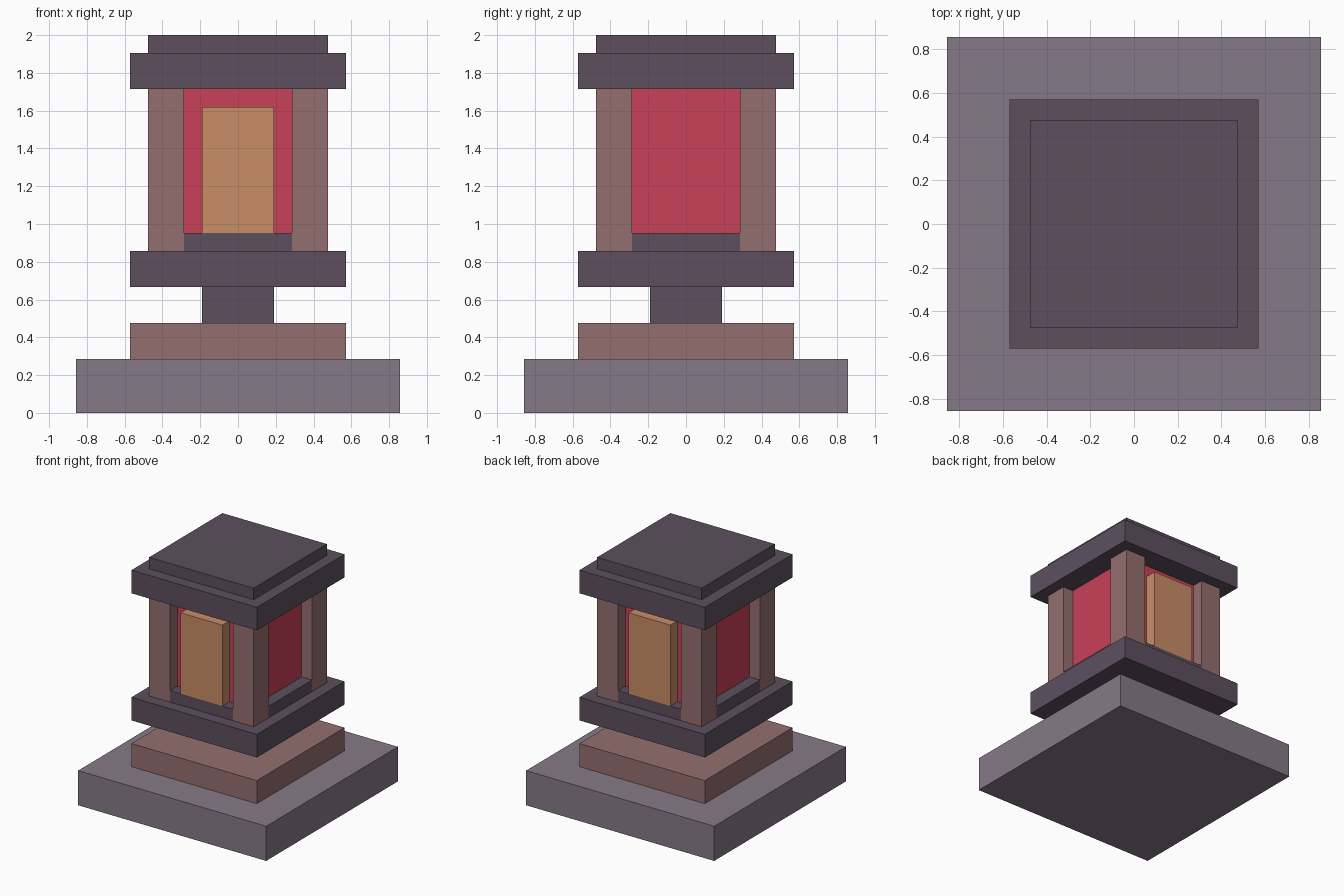
import bpy

cube = bpy.data.objects.get("Cube")
if cube:
    bpy.data.objects.remove(cube, do_unlink=True)

U = 2 / 21  # building unit: the lantern is 21 units tall


def material(name, rgb):
    linear = [((c / 255 + 0.055) / 1.055) ** 2.4 for c in rgb] + [1]
    mat = bpy.data.materials.new(name)
    mat.use_nodes = True
    mat.diffuse_color = linear
    bsdf = next(n for n in mat.node_tree.nodes if n.type == "BSDF_PRINCIPLED")
    bsdf.inputs["Base Color"].default_value = linear
    return mat


def box(name, mat, half_x, half_y, bottom, top, x=0, y=0):
    """Box from half sizes, height range and centre, all in units."""
    bpy.ops.mesh.primitive_cube_add(size=2, location=(x * U, y * U, (bottom + top) / 2 * U))
    obj = bpy.context.object
    obj.name = obj.data.name = name
    obj.scale = (half_x * U, half_y * U, (top - bottom) / 2 * U)
    bpy.ops.object.transform_apply(location=False, rotation=False, scale=True)
    obj.data.materials.append(mat)
    return obj


stone = material("grey stone", (134, 122, 135))
dark = material("dark purple", (93, 79, 95))
brown = material("dusty brown", (148, 111, 110))
red = material("red", (201, 65, 88))
orange = material("amber", (200, 141, 103))

# Pedestal
box("base_slab", stone, 9, 9, 0, 3)
box("base_step", brown, 6, 6, 3, 5)
box("stem", dark, 2, 2, 5, 7)
box("lower_tray", dark, 6, 6, 7, 9)

# Sill filling the gaps between the posts
box("sill_middle", dark, 5, 3, 9, 10)

# Glowing chamber
box("lamp_core", red, 4, 4, 10, 18)

# Front and back pieces, with a corner post on each side
for end, sy in (("front", -1), ("back", 1)):
    box(f"sill_{end}", dark, 3, 1, 9, 10, y=4 * sy)
    box(f"lamp_panel_{end}", orange, 2, 0.5, 10, 17, y=4.5 * sy)
    for side, sx in (("right", -1), ("left", 1)):
        box(f"post_{end}_{side}", brown, 1, 1, 9, 18, 4 * sx, 4 * sy)

# Roof
box("roof_slab", dark, 6, 6, 18, 20)
box("roof_cap", dark, 5, 5, 20, 21)
